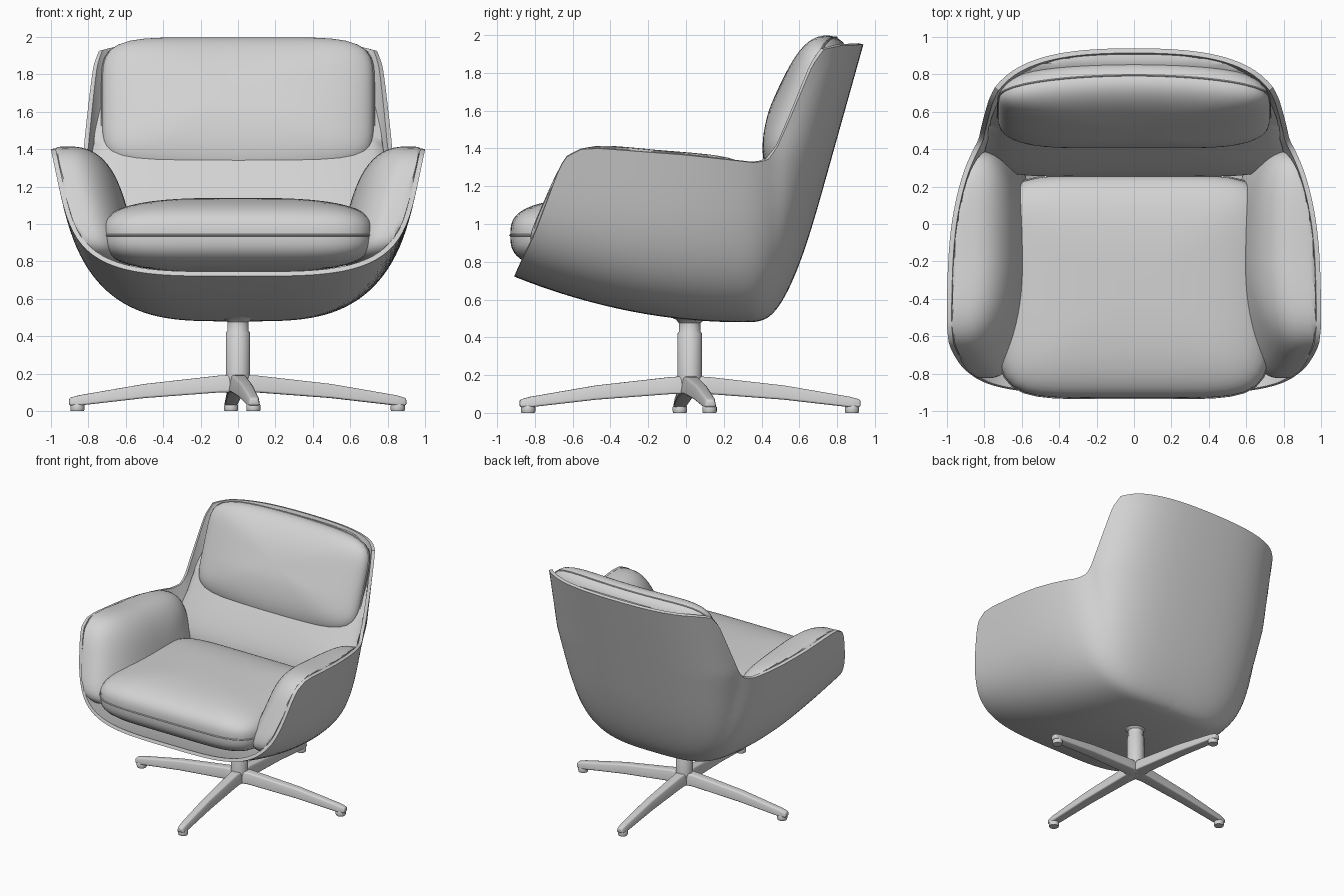
import bpy, bmesh, math
from mathutils import Vector, Euler

old = bpy.data.objects.get("Cube")
if old:
    bpy.data.objects.remove(old, do_unlink=True)

grey = bpy.data.materials.new("plain grey")
grey.use_nodes = True
grey.diffuse_color = (0.65, 0.65, 0.65, 1)
grey.node_tree.nodes["Principled BSDF"].inputs["Base Color"].default_value = (0.65, 0.65, 0.65, 1)


def finish(name, bm, solid=0, bevel=0):
    """Turn a bmesh into a smooth, sharp-edged object."""
    bmesh.ops.recalc_face_normals(bm, faces=bm.faces)
    mesh = bpy.data.meshes.new(name)
    bm.to_mesh(mesh)
    bm.free()
    mesh.materials.append(grey)
    ob = bpy.data.objects.new(name, mesh)
    bpy.context.collection.objects.link(ob)
    bpy.ops.object.select_all(action="DESELECT")
    bpy.context.view_layer.objects.active = ob
    ob.select_set(True)
    if solid:
        mod = ob.modifiers.new("thickness", "SOLIDIFY")
        mod.thickness, mod.offset = solid, -1
        bpy.ops.object.modifier_apply(modifier=mod.name)
    if bevel:
        mod = ob.modifiers.new("round", "BEVEL")
        mod.width, mod.segments = bevel, 3
        bpy.ops.object.modifier_apply(modifier=mod.name)
    bpy.ops.object.shade_smooth_by_angle(angle=math.radians(40))


def skin(bm, rings):
    """Bridge consecutive rings of vertices."""
    for a, b in zip(rings, rings[1:]):
        for i in range(len(a)):
            j = (i + 1) % len(a)
            bm.faces.new((a[i], a[j], b[j], b[i]))


# Bucket surface: flared sides, leaning back and rising bottom, blended softly
CENTRE = Vector((0, 0.1, 1.1))
SOFT = 3.8
HEEL = 4


def field(p):
    """Below 1 inside the bucket, above 1 outside."""
    flare = 1 + 0.21 * (min(p.z, 1.4) - 1.4)
    taper = 1 - 0.2 * max(0, min(p.y, 0.47) + 0.45) ** 3
    crown = p.y + 0.11 * p.x ** 2
    back = max(0, crown - 0.3) / max(0.1, 0.373 + 0.28 * (p.z - 1))
    low = max(0, 1.3 - p.z) / max(0.1, 0.82 - 0.165 * (p.y - 0.3) ** 2)
    return (abs(p.x) / (flare * taper)) ** SOFT + (back ** HEEL + low ** HEEL) ** (SOFT / HEEL)


def reach(d, start=CENTRE):
    """Distance from a start point to the bucket along a unit direction."""
    lo, hi = 0, 1.6
    for _ in range(24):
        mid = (lo + hi) / 2
        lo, hi = (mid, hi) if field(start + d * mid) < 1 else (lo, mid)
    return lo


def fit(p, gap=0.034):
    """Keep upholstery inside the bucket."""
    d = p - CENTRE
    limit = reach(d.normalized()) - gap
    return CENTRE + d.normalized() * min(d.length, limit)


# Shell: rim line in side profile, wrapped on to the bucket and filled from a pole
profile = [(-.91, .72), (-.8, .95), (-.68, 1.27), (-.64, 1.35), (-.56, 1.395), (-.46, 1.4),
           (0, 1.365), (.36, 1.325), (.43, 1.335), (.48, 1.4), (.56, 1.58), (.67, 1.84),
           (.73, 1.925), (.82, 1.945), (.939, 1.95)]
dense = [Vector((0, *profile[0]))]
last = len(profile) - 2
for k in range(last + 1):
    (y0, z0), (y1, z1) = profile[k], profile[k + 1]
    for i in range(1, 41):
        t = i / 40
        t = t ** 3 if k == 0 else 1 - (1 - t) ** 3 if k == last else t
        p = Vector((0, y0 + (y1 - y0) * t, z0 + (z1 - z0) * t))
        p.x = reach(Vector((1, 0, 0)), p)
        dense.append(p)
dense[-1].x = 0
lengths = [0]
for a, b in zip(dense, dense[1:]):
    lengths.append(lengths[-1] + (b - a).length)
N = 90
half = []
k = 0
for i in range(N + 1):
    goal = lengths[-1] * i / N
    while k < len(dense) - 2 and lengths[k + 1] < goal:
        k += 1
    t = (goal - lengths[k]) / max(1e-9, lengths[k + 1] - lengths[k])
    half.append(dense[k].lerp(dense[k + 1], min(1, t)))
rim = half + [Vector((-p.x, p.y, p.z)) for p in half[-2:0:-1]]

bm = bmesh.new()
pole = Vector((0, 0.5, -0.86)).normalized()
rings = []
STEPS = 36
for s in range(1, STEPS + 1):
    ring = []
    for p in rim:
        d = pole.slerp((p - CENTRE).normalized(), s / STEPS)
        ring.append(bm.verts.new(CENTRE + d * reach(d)))
    rings.append(ring)
skin(bm, rings)
tip = bm.verts.new(CENTRE + pole * reach(pole))
for i in range(len(rim)):
    bm.faces.new((tip, rings[0][i], rings[0][(i + 1) % len(rim)]))
finish("shell", bm, solid=0.026)


# Upholstery: rounded pillows
def rounded(angle, p):
    c, s = math.cos(angle), math.sin(angle)
    r = (abs(c) ** p + abs(s) ** p) ** (-1 / p)
    return c * r, s * r


def pillow(name, centre, size, turn, outline, puff, shape=lambda p: p, seam=False):
    rot = Euler([math.radians(a) for a in turn]).to_matrix()

    def point(u, v):
        cu, su = rounded(u, outline)
        cv, sv = rounded(v, puff)
        local = Vector((size[0] * cu * cv, size[1] * su * cv, size[2] * sv))
        return fit(shape(rot @ local + Vector(centre)))

    cols, rows = 80, 36
    bm = bmesh.new()
    around = [math.tau * i / cols for i in range(cols)]
    rings = [[bm.verts.new(point(u, math.pi * (j / rows - 0.5))) for u in around]
             for j in range(1, rows)]
    skin(bm, rings)
    for ring, v in ((rings[0], -math.pi / 2), (rings[-1], math.pi / 2)):
        end = bm.verts.new(point(0, v))
        for i in range(cols):
            bm.faces.new((end, ring[i], ring[(i + 1) % cols]))
    finish(name, bm)
    if seam:
        bm = bmesh.new()
        loops = []
        for u in around:
            p = point(u, 0)
            along = point(u + 0.02, 0) - point(u - 0.02, 0)
            side = along.cross(p - Vector(centre)).normalized()
            out = side.cross(along).normalized()
            loops.append([bm.verts.new(p + 0.006 * (out * math.cos(a) + side * math.sin(a)))
                          for a in [math.tau * k / 8 for k in range(8)]])
        skin(bm, loops + loops[:1])
        finish(name + "_piping", bm)


def curl(p):
    # upper corners follow the curved back, lower edge sags in the middle
    sag = 0.06 * max(0, 1.6 - p.z) / 0.3 * max(0, 1 - (p.x / 0.7) ** 2)
    return p - Vector((0, 0.2 * p.x ** 2 * (p.z - 1.4), sag))


pillow("seat_cushion", (0, -.335, .94), (.73, .595, .2), (0, 0, 0), 6, 3, seam=True)
pillow("back_cushion", (0, .635, 1.642), (.725, .38, .165), (65, 0, 0), 6, 2.3, curl, seam=True)
pillow("back_lining", (0, .67, 1.38), (.85, .6, .2), (58, 0, 0), 7, 4)

for side, label in ((1, "left"), (-1, "right")):
    def lean(p):
        f = max(0, (-.16 - p.y) / .55)
        x = abs(p.x) + 0.3 * (p.z - 1.1) + 0.07 * f * f
        y = p.y + f * 0.44 * (p.z - 1.2)
        return Vector((side * x, y, p.z - 0.08 * (p.y + 0.5)))
    pillow(label + "_arm_pad", (side * .79, -.16, 1.105), (.55, .315, .2),
           (90, 0, 90), 5, 2.9, lean)

# Swivel column
HUB = Vector((0, 0.02, 0))


def lathe(name, profile, at, sides=32):
    bm = bmesh.new()
    rings = [[bm.verts.new(at + Vector((r * math.cos(a), r * math.sin(a), z)))
              for a in [math.tau * i / sides for i in range(sides)]] for r, z in profile]
    skin(bm, rings)
    bm.faces.new(rings[0])
    bm.faces.new(rings[-1])
    finish(name, bm)


lathe("column", [(.065, .11), (.065, .42), (.057, .43), (.057, .475), (.075, .495), (.11, .51),
                 (.11, .53)], HUB)

# Four tapered legs with round feet
sections = [(0, .195, .1, .06), (.1, .19, .1, .05), (.5, .145, .07, .043),
            (.85, .085, .03, .037), (.905, .07, .03, .03)]
for label, degrees in (("left", 7), ("back", 92.5), ("right", 183.5), ("front", 275.5)):
    angle = math.radians(degrees)
    out = Vector((math.cos(angle), math.sin(angle), 0))
    across = Vector((-out.y, out.x, 0))
    bm = bmesh.new()
    rings = []
    for r, top, low, w in sections:
        rings.append([bm.verts.new(HUB + out * r + across * w * k + Vector((0, 0, z)))
                      for k, z in ((-1, low), (1, low), (.7, top), (-.7, top))])
    skin(bm, rings)
    bm.faces.new(rings[0])
    bm.faces.new(rings[-1])
    finish(label + "_leg", bm, bevel=0.012)
    lathe(label + "_foot", [(.035, 0), (.038, .008), (.038, .03), (.03, .045)],
          HUB + out * 0.86, 20)
